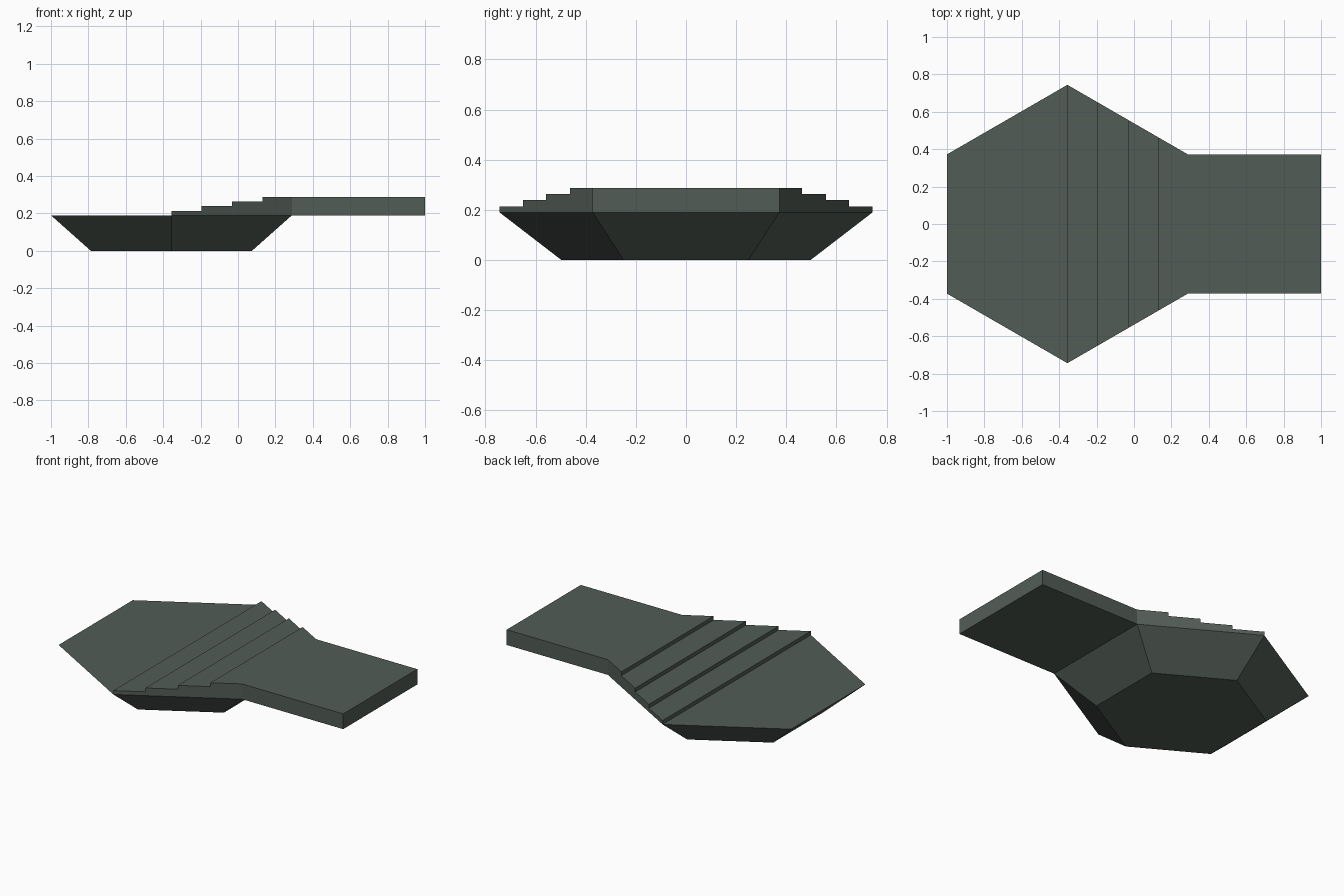
import bpy, bmesh, math

if "Cube" in bpy.data.objects:
    bpy.data.objects.remove(bpy.data.objects["Cube"])

CX, R_TOP, R_BASE = -0.356, 0.744, 0.497     # hexagon centre and radii
Z_RIM, Z_TOP, X_END = 0.19, 0.287, 1.0
X_HEX = CX + R_TOP * math.cos(math.pi / 6)   # right flat side of the hexagon
STEPS = [CX, -0.195, -0.033, 0.13]           # x of each riser

mat = bpy.data.materials.new("dark grey green")
mat.diffuse_color = (0.085, 0.108, 0.092, 1)
mat.use_nodes = True
mat.node_tree.nodes["Principled BSDF"].inputs["Base Color"].default_value = mat.diffuse_color


def half_width(x):
    """Half the outline width in y at position x (right half of the model)."""
    return R_TOP / 2 if x >= X_HEX else R_TOP - (x - CX) * math.tan(math.pi / 6)


def make_object(name, bm):
    bmesh.ops.remove_doubles(bm, verts=bm.verts, dist=1e-5)
    bmesh.ops.recalc_face_normals(bm, faces=bm.faces)
    me = bpy.data.meshes.new(name)
    bm.to_mesh(me)
    bm.free()
    me.materials.append(mat)
    bpy.context.collection.objects.link(bpy.data.objects.new(name, me))


# Tapered hexagonal base
bm = bmesh.new()
bmesh.ops.create_cone(bm, cap_ends=True, segments=6, radius1=R_BASE, radius2=R_TOP, depth=Z_RIM)
for v in bm.verts:
    x, y = v.co.x, v.co.y
    # put corners on the y axis
    a = round(math.atan2(y, x) / (math.pi / 3) - 0.5) * math.pi / 3 + math.pi / 6
    r = math.hypot(x, y)
    v.co = (CX + r * math.cos(a), r * math.sin(a), v.co.z + Z_RIM / 2)
make_object("hexagonal_base", bm)

# Steps and walkway: side profile stretched to the outline width
profile = [(CX, Z_RIM)]
rise = (Z_TOP - Z_RIM) / len(STEPS)
for i, x in enumerate(STEPS):
    if i:
        profile.append((x, Z_RIM + i * rise))
    profile.append((x, Z_RIM + (i + 1) * rise))
n_hex = len(profile)
profile += [(X_HEX, Z_TOP), (X_END, Z_TOP), (X_END, Z_RIM), (X_HEX, Z_RIM)]

bm = bmesh.new()
rows = [[bm.verts.new((x, s * half_width(x), z)) for x, z in profile] for s in (-1, 1)]
n = len(profile)
for i in range(n):
    j = (i + 1) % n
    bm.faces.new((rows[0][i], rows[0][j], rows[1][j], rows[1][i]))
for row in rows:
    bm.faces.new(row[:n_hex + 1] + [row[-1]])   # slanted stepped side
    bm.faces.new(row[n_hex:])                   # straight walkway side
bmesh.ops.dissolve_limit(bm, angle_limit=0.01, verts=bm.verts, edges=bm.edges)
make_object("stepped_walkway", bm)
